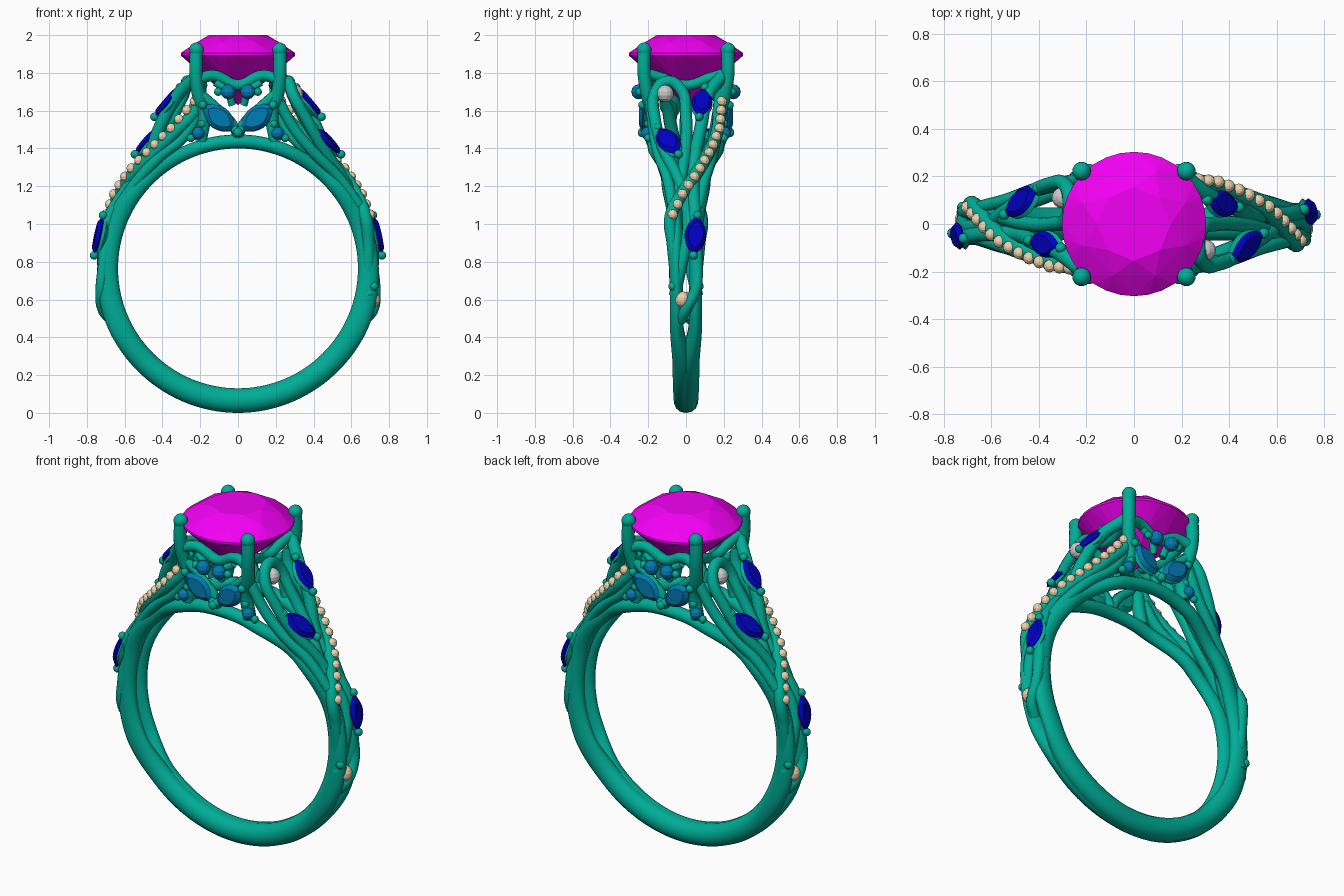
import bpy, bmesh, math
from mathutils import Vector, Matrix

if "Cube" in bpy.data.objects:
    bpy.data.objects.remove(bpy.data.objects["Cube"])

def mat(name, c):
    m = bpy.data.materials.new(name)
    m.diffuse_color = (*c, 1)
    m.use_nodes = True
    m.node_tree.nodes["Principled BSDF"].inputs["Base Color"].default_value = m.diffuse_color
    return m

METAL = mat("metal", (0.0, 0.42, 0.31))
MAGENTA = mat("magenta", (0.9, 0.0, 0.9))
NAVY = mat("deep_blue", (0.0, 0.0, 0.55))
AZURE = mat("azure", (0.0, 0.2, 0.45))
CREAM = mat("cream", (0.85, 0.66, 0.42))
WHITE = mat("white", (0.65, 0.65, 0.65))

def add(name, bm, m, smooth=False, twin=True):
    """Make an object, plus a copy turned half a circle about z."""
    bmesh.ops.recalc_face_normals(bm, faces=bm.faces)
    me = bpy.data.meshes.new(name)
    bm.to_mesh(me)
    bm.free()
    finish(name, me, m, smooth, twin)

def finish(name, me, m, smooth, twin):
    me.materials.clear()
    me.materials.append(m)
    for p in me.polygons:
        p.use_smooth = smooth
    for i in range(2 if twin else 1):
        o = bpy.data.objects.new(name + ("_opposite" if i else ""), me)
        o.rotation_euler.z = math.pi * i
        bpy.context.collection.objects.link(o)

def tube(name, pts, r, twin=True):
    """Smooth round wire through the points."""
    cu = bpy.data.curves.new(name, 'CURVE')
    cu.dimensions = '3D'
    cu.bevel_depth = r
    cu.bevel_resolution = 4
    cu.resolution_u = 8
    cu.use_fill_caps = True
    sp = cu.splines.new('BEZIER')
    sp.bezier_points.add(len(pts) - 1)
    for b, p in zip(sp.bezier_points, pts):
        b.co = p
        b.handle_left_type = b.handle_right_type = 'AUTO'
    o = bpy.data.objects.new(name, cu)
    bpy.context.collection.objects.link(o)
    bpy.context.view_layer.update()
    me = bpy.data.meshes.new_from_object(o.evaluated_get(bpy.context.evaluated_depsgraph_get()))
    bpy.data.objects.remove(o)
    finish(name, me, m=METAL, smooth=True, twin=twin)

def ball(name, p, r, m=METAL, seg=14, twin=True):
    bm = bmesh.new()
    bmesh.ops.create_uvsphere(bm, u_segments=seg, v_segments=max(6, seg // 2), radius=r,
                              matrix=Matrix.Translation(p))
    add(name, bm, m, m == METAL, twin)

def hull(name, pts, m, twin=True):
    bm = bmesh.new()
    for p in pts:
        bm.verts.new(p)
    res = bmesh.ops.convex_hull(bm, input=bm.verts)
    bmesh.ops.delete(bm, geom=[g for g in res["geom_interior"] if isinstance(g, bmesh.types.BMVert)],
                     context='VERTS')
    add(name, bm, m, False, twin)

def marquise(name, c, t, n, length, width, m):
    """Pointed oval stone with a metal seat and a bead on each tip."""
    c, t, n = Vector(c), Vector(t).normalized(), Vector(n)
    n = (n - t * n.dot(t)).normalized()
    s = n.cross(t)
    def lens(k, h, off=0):
        out = []
        for kk, hh in ((k, 0), (k * 0.7, h), (k * 0.6, -h)):
            for i in range(13):
                a = -1 + i / 6
                for sg in (-1, 1):
                    out.append(c + t * a * kk * length / 2
                               + s * sg * (1 - a * a) ** 0.85 * kk * width / 2 + n * (hh + off))
        return out
    hull(name, lens(1, 0.02), m)
    hull(name + "_seat", lens(1.03, 0.022, -0.024), METAL)
    for e in (-1, 1):
        ball(name + "_claw", c + t * e * length * 0.52, 0.023, seg=12)

# --- Shank: two rails, merged at the bottom, spreading towards the top ---
CZ, RI = 0.765, 0.635
def lerp(x, table):
    for (a, u), (b, v) in zip(table, table[1:]):
        if x <= b:
            k = (x - a) / (b - a)
            return u + (v - u) * k * k * (3 - 2 * k)
    return table[-1][1]

bm = bmesh.new()
rings = []
for i in range(128):
    a = 2 * math.pi * i / 128
    d = min(a, 2 * math.pi - a) * 180 / math.pi      # degrees from the bottom
    h = lerp(d, [(0, 0.065), (60, 0.062), (100, 0.054), (150, 0.037), (180, 0.037)])
    y = lerp(d, [(0, 0.006), (42, 0.016), (66, 0.05), (105, 0.052), (135, 0.095), (162, 0.165), (180, 0.175)])
    w = lerp(d, [(0, 0.059), (42, 0.056), (66, 0.036), (180, 0.038)])
    ring = []
    for j in range(14):
        b = 2 * math.pi * j / 14
        r = RI + h + h * math.cos(b)
        ring.append(bm.verts.new((r * math.sin(a), y + w * math.sin(b), CZ - r * math.cos(a))))
    rings.append(ring)
for i in range(128):
    p, q = rings[i], rings[(i + 1) % 128]
    for j in range(14):
        k = (j + 1) % 14
        bm.faces.new((p[j], p[k], q[k], q[j]))
add("shank_rail", bm, METAL, True)

# --- Centre stone: brilliant cut ---
def circle(r, z, n, off=0.0):
    return [(r * math.cos(2 * math.pi * (i + off) / n), r * math.sin(2 * math.pi * (i + off) / n), z)
            for i in range(n)]
hull("centre_stone", circle(0.155, 2.0, 8) + circle(0.235, 1.963, 8, 0.5) + circle(0.303, 1.905, 32)
     + circle(0.303, 1.892, 32) + circle(0.17, 1.765, 8, 0.5) + [(0, 0, 1.63)], MAGENTA, twin=False)

# --- Claws and the scalloped gallery between them ---
for sx in (-1, 1):
    tube("claw", [(sx * .22, -.22, 1.925), (sx * .222, -.222, 1.8), (sx * .21, -.205, 1.69),
                  (sx * .18, -.18, 1.58), (sx * .2, -.175, 1.44)], 0.036)
    ball("claw_tip", (sx * .22, -.222, 1.922), 0.039, seg=20)
tube("front_gallery", [(-.215, -.215, 1.765), (-.13, -.2, 1.785), (0, -.19, 1.735),
                       (.13, -.2, 1.785), (.215, -.215, 1.765)], 0.03)
tube("side_gallery", [(.215, -.215, 1.8), (.2, -.13, 1.775), (.19, 0, 1.735),
                      (.2, .13, 1.775), (.215, .215, 1.8)], 0.028)

# --- Flower cluster on front and back ---
for sx in (-1, 1):
    marquise("petal_stone", (sx * .1, -.225, 1.563), (sx * .17, -.01, .13), (0, -1, 0.1), .21, .12, AZURE)
    ball("upper_round_stone", (sx * .052, -.25, 1.7), .04, AZURE, 12)
    ball("lower_round_stone", (sx * .21, -.205, 1.48), .034, AZURE, 12)
    ball("outer_bead", (sx * .105, -.245, 1.7), .022)
    ball("vine_bead", (sx * .25, -.2, 1.455), .022)
    ball("vine_bead_inner", (sx * .19, -.2, 1.53), .022)
    tube("cluster_vine", [(sx * .2, -.205, 1.69), (sx * .12, -.195, 1.62), (sx * .03, -.19, 1.53),
                          (0, -.185, 1.46)], 0.026)
    tube("cluster_stem", [(sx * .03, -.2, 1.63), (sx * .055, -.215, 1.7), (sx * .12, -.21, 1.75)], 0.02)
ball("centre_bead", (0, -.23, 1.485), .026)

# --- Pave strand with its row of small stones ---
pave = [(.23, .19, 1.65), (.35, .178, 1.51), (.46, .135, 1.4), (.58, .065, 1.28),
        (.655, -.015, 1.165), (.7, -.07, 1.05)]
below = [Vector(p) - Vector((.024, .012, .016)) for p in pave]
tube("pave_strand", [(.2, .19, 1.72)] + below + [(.69, -.07, .9), (.69, -.055, .75)], 0.034)
steps = [(Vector(q) - Vector(p)).length for p, q in zip(pave, pave[1:])]
for i in range(14):
    d = sum(steps) * i / 13
    k = 0
    while k < len(steps) - 1 and d > steps[k]:
        d -= steps[k]
        k += 1
    ball("pave_stone", Vector(pave[k]).lerp(Vector(pave[k + 1]), d / steps[k]), .027, CREAM, 10)

# --- Vines on the shoulders ---
tube("looped_vine", [(.69, -.06, .62), (.715, -.02, .8), (.70, .01, .95), (.62, .0, 1.12), (.545, -.05, 1.26),
                     (.45, -.12, 1.4), (.36, -.165, 1.56), (.29, -.165, 1.69), (.27, -.1, 1.755),
                     (.28, -.025, 1.71), (.34, .0, 1.58), (.44, .0, 1.42), (.53, -.02, 1.27),
                     (.61, -.05, 1.11), (.67, -.06, .95)], 0.031)
tube("leaf_vine", [(.69, .055, .8), (.69, .05, 1.0), (.59, .04, 1.18), (.48, .045, 1.34),
                   (.41, .08, 1.52), (.32, .115, 1.68), (.22, .19, 1.78)], 0.034)
tube("outer_vine", [(.64, .06, 1.08), (.54, .095, 1.22), (.42, .135, 1.35), (.29, .16, 1.46),
                    (.21, .17, 1.58)], 0.03)
tube("front_vine", [(.64, -.07, 1.1), (.53, -.1, 1.25), (.41, -.145, 1.37), (.3, -.17, 1.5),
                    (.21, -.19, 1.66)], 0.03)
tube("lower_vine", [(.7, .055, .9), (.715, .06, .76), (.725, .05, .65), (.715, .0, .55),
                    (.67, -.03, .49)], 0.03)

# --- Shoulder stones ---
marquise("upper_leaf_stone", (.375, .085, 1.645), (-.13, .03, .15), (.75, .05, .65), .2, .11, NAVY)
marquise("middle_leaf_stone", (.475, -.095, 1.44), (.14, .11, -.14), (.65, -.25, .7), .22, .115, NAVY)
marquise("lower_leaf_stone", (.738, .05, .94), (-.045, .02, .2), (1, .1, .2), .21, .115, NAVY)
ball("single_side_stone", (.71, -.02, .6), .044, CREAM, 14)
ball("side_stone_bead", (.72, -.07, .67), .024)
ball("loop_stone", (.3, -.11, 1.69), .046, WHITE, 14)
